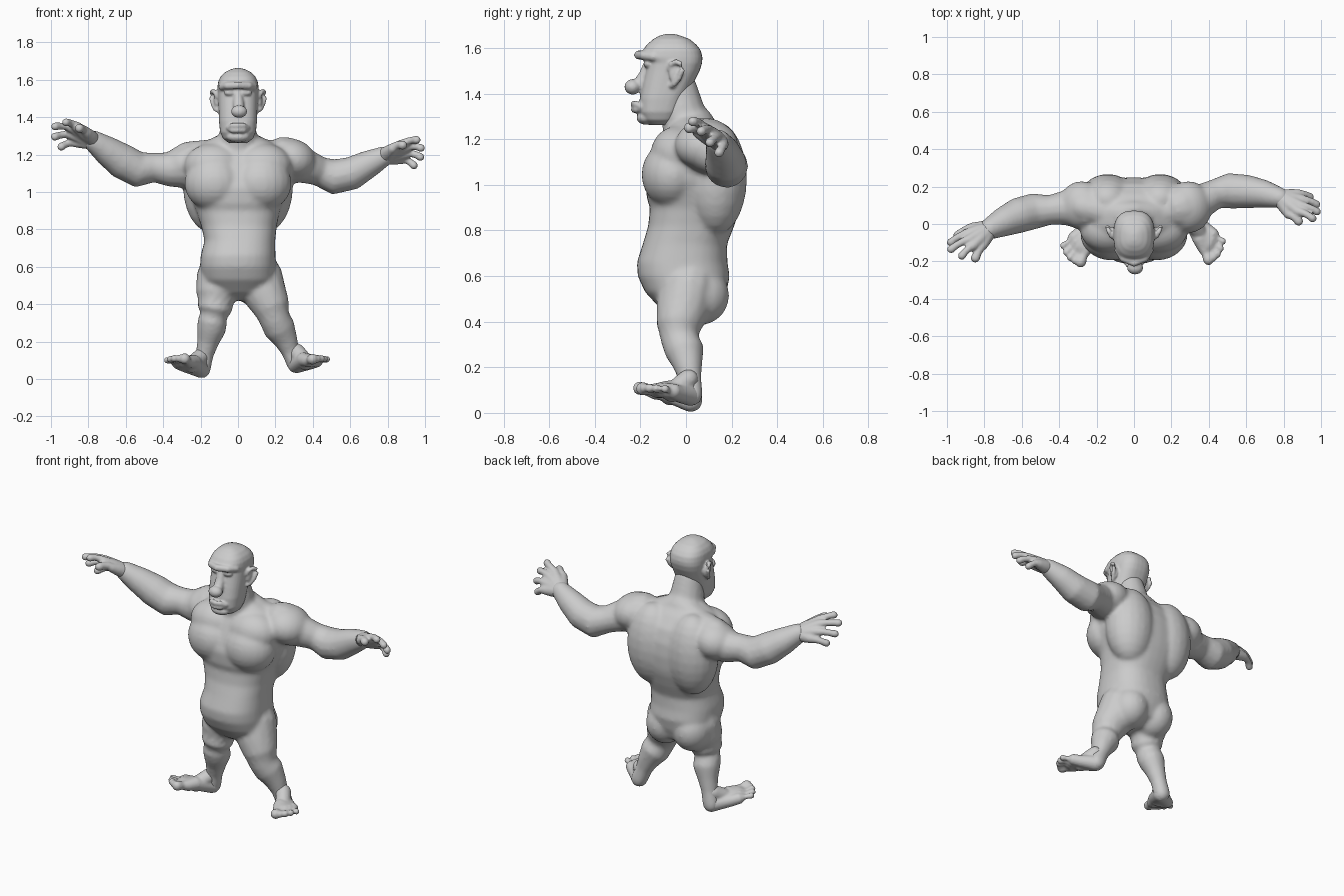
import bpy, bmesh, math
from mathutils import Vector, Matrix


def loft(bm, rings):
    vs = [[bm.verts.new(p) for p in r] for r in rings]
    n = len(vs[0])
    for a, b in zip(vs, vs[1:]):
        for i in range(n):
            j = (i + 1) % n
            bm.faces.new((a[i], a[j], b[j], b[i]))
    bm.faces.new(vs[0][::-1])
    bm.faces.new(vs[-1])


def circle(c, q, r, n=14):
    return [c + q @ Vector((r * math.cos(k * math.tau / n), r * math.sin(k * math.tau / n), 0)) for k in range(n)]


def ball(bm, loc, radii, rot=(0, 0, 0)):
    m = Matrix.Translation(loc)
    for i, ax in enumerate('XYZ'):
        m = m @ Matrix.Rotation(rot[i], 4, ax)
    m = m @ Matrix.Diagonal((*radii, 1))
    q = Matrix.Identity(3)
    angles = [math.radians(a) for a in range(-84, 85, 14)]
    loft(bm, [[m @ p for p in circle(Vector((0, 0, math.sin(a))), q, math.cos(a), 20)] for a in angles])


def chain(bm, pts):
    """Round-ended limb through points (x, y, z, radius)."""
    cs = [Vector(p[:3]) for p in pts]
    last = len(cs) - 1
    rings = []
    for i, c in enumerate(cs):
        r = pts[i][3]
        t = (cs[min(i + 1, last)] - cs[max(i - 1, 0)]).normalized()
        q = t.to_track_quat('Z', 'Y')
        angles = (-80, -55, -28, 0) if i == 0 else (0, 28, 55, 80) if i == last else (0,)
        for a in map(math.radians, angles):
            rings.append(circle(c + t * r * math.sin(a), q, r * math.cos(a)))
    loft(bm, rings)


def stack(bm, rows, power):
    """Upright form from rows of (z, centre x, half width, front y, back y)."""
    rings = []
    for z, x, w, yf, yb in rows:
        ring = []
        for k in range(32):
            c, s = math.cos(k * math.tau / 32), math.sin(k * math.tau / 32)
            ring.append(Vector((x + w * math.copysign(abs(c) ** (2 / power), c),
                                (yf + yb) / 2 + (yb - yf) / 2 * math.copysign(abs(s) ** (2 / power), s), z)))
        rings.append(ring)
    loft(bm, rings)


def finish(bm, name, voxel, smooth):
    """Fuse the overlapping forms into one skin and soften the joins."""
    bmesh.ops.recalc_face_normals(bm, faces=bm.faces)
    me = bpy.data.meshes.new(name)
    bm.to_mesh(me)
    bm.free()
    ob = bpy.data.objects.new(name, me)
    bpy.context.collection.objects.link(ob)
    r = ob.modifiers.new('fuse', 'REMESH')
    r.mode = 'VOXEL'
    r.voxel_size = voxel
    r.use_smooth_shade = True
    s = ob.modifiers.new('soften', 'SMOOTH')
    s.factor = 0.5
    s.iterations = smooth


body = bmesh.new()

# torso
stack(body, [(.42, .01, .09, -.05, .08), (.46, .01, .15, -.115, .15), (.53, .005, .195, -.18, .178),
             (.60, 0, .203, -.212, .192), (.66, 0, .2, -.216, .182), (.74, .01, .189, -.19, .18),
             (.82, .005, .203, -.166, .212), (.90, 0, .225, -.158, .238), (.94, 0, .24, -.172, .245),
             (1.02, 0, .27, -.178, .25), (1.10, 0, .285, -.152, .242), (1.18, 0, .275, -.118, .215),
             (1.25, 0, .21, -.082, .16), (1.295, 0, .12, -.055, .11)], 2.4)
chain(body, [(0, .02, 1.22, .12), (0, -.015, 1.32, .1), (0, -.035, 1.43, .083)])
for s in (-1, 1):
    ball(body, (s * .13, -.065, 1.045), (.158, .13, .145), (0, 0, s * .15))       # chest muscle
    ball(body, (s * .13, -.03, 1.14), (.16, .125, .12))
    ball(body, (s * .14, .13, 1.03), (.155, .138, .25))                           # back muscle
    ball(body, (s * .093, .06, .515), (.115, .13, .13))                           # buttock
    chain(body, [(s * .27, .09, 1.19, .08), (s * .13, .06, 1.2, .085), (0, .045, 1.27, .08)])

# arms
ball(body, (-.28, .1, 1.145), (.125, .13, .108), (0, -.2, 0))
ball(body, (.29, .09, 1.175), (.13, .14, .108), (0, .3, 0))
chain(body, [(-.25, .09, 1.14, .128), (-.38, .085, 1.12, .092), (-.45, .075, 1.13, .08), (-.53, .07, 1.118, .097),
             (-.62, .045, 1.165, .096), (-.70, .01, 1.22, .08), (-.77, -.025, 1.27, .06)])
chain(body, [(.25, .09, 1.17, .128), (.37, .125, 1.135, .092), (.435, .16, 1.11, .08), (.51, .178, 1.08, .096),
             (.61, .173, 1.1, .09), (.70, .16, 1.15, .075), (.78, .14, 1.19, .056)])

# legs
chain(body, [(-.1, .01, .55, .122), (-.115, -.015, .45, .112), (-.125, -.03, .37, .095), (-.135, -.025, .32, .078),
             (-.142, -.005, .27, .08), (-.16, .008, .2, .06), (-.178, .018, .13, .048), (-.195, .025, .053, .05)])
chain(body, [(.11, .01, .55, .128), (.145, -.015, .45, .118), (.18, -.03, .38, .1), (.197, -.027, .32, .084),
             (.222, -.005, .27, .087), (.255, .008, .21, .066), (.28, .018, .15, .05), (.31, .025, .08, .05)])
finish(body, 'body', .0105, 12)


# hands: each ray runs wrist, knuckle, joint, tip
def hand(name, wrist, back, rays):
    bm = bmesh.new()
    w, b = Vector(wrist), Vector(back)
    for k, (knuckle, tip) in enumerate(rays):
        kn, tp = Vector(knuckle), Vector(tip)
        r = .025 if k == 0 else .022
        chain(bm, [(*w, .045), (*w.lerp(kn, .6), .036), (*kn, .027),
                   (*(kn.lerp(tp, .35) + b * .01), r - .002), (*(kn.lerp(tp, .7) + b * .009), r - .003), (*tp, r)])
    finish(bm, name, .0075, 3)


hand('right_hand', (-.77, -.025, 1.27), (0, .7, .6),
     [((-.81, -.115, 1.32), (-.848, -.182, 1.34)), ((-.865, -.12, 1.35), (-.92, -.17, 1.372)),
      ((-.885, -.085, 1.34), (-.978, -.135, 1.35)), ((-.89, -.05, 1.305), (-.979, -.098, 1.295)),
      ((-.87, -.02, 1.265), (-.945, -.06, 1.242))])
hand('left_hand', (.78, .14, 1.19), (0, .6, .7),
     [((.83, .05, 1.235), (.88, .015, 1.25)), ((.88, .065, 1.255), (.955, .03, 1.278)),
      ((.90, .095, 1.238), (.978, .066, 1.235)), ((.90, .13, 1.205), (.975, .105, 1.187)),
      ((.88, .16, 1.175), (.94, .145, 1.142))])


# feet: five rays fanning from the heel, big toe first
def foot(name, heel, big, little):
    bm = bmesh.new()
    h, a, b = Vector(heel), Vector(big), Vector(little)
    for k in range(5):
        f = k / 4
        tip = a.lerp(b, f) + (a - h).normalized() * .022 * math.sin(math.pi * f)
        r = .03 if k == 0 else .0225 - .001 * k
        mid = h.lerp(tip, .5) + Vector((0, 0, .012 - .015 * f))
        chain(bm, [(*h, .047), (*mid, .04 - .004 * f), (*h.lerp(tip, .72), .033),
                   (*h.lerp(tip, .86), r - .006), (*tip, r)])
    chain(bm, [(*(h + Vector((0, -.01, .07))), .045), (*h.lerp(a.lerp(b, .3), .45), .044)])
    finish(bm, name, .0075, 3)


foot('right_foot', (-.195, .02, .051), (-.285, -.203, .108), (-.378, -.115, .1))
foot('left_foot', (.312, .02, .077), (.398, -.19, .106), (.475, -.092, .105))

# head: skull and jaw
head = bmesh.new()
stack(head, [(1.262, 0, .05, -.16, -.06), (1.285, 0, .08, -.19, -.04), (1.32, 0, .096, -.205, -.02),
             (1.38, 0, .102, -.203, .0), (1.44, 0, .104, -.192, .03), (1.50, 0, .107, -.178, .06),
             (1.535, 0, .109, -.17, .071), (1.56, 0, .11, -.195, .072), (1.59, 0, .106, -.19, .065),
             (1.615, 0, .094, -.172, .046), (1.64, 0, .07, -.143, .015), (1.655, 0, .04, -.115, -.025),
             (1.662, 0, .015, -.09, -.05)], 2.6)
# brow, nose, lips and chin
chain(head, [(-.085, -.14, 1.562, .02), (-.058, -.185, 1.568, .02), (0, -.209, 1.57, .02),
             (.058, -.185, 1.568, .02), (.085, -.14, 1.562, .02)])
chain(head, [(0, -.165, 1.53, .022), (.002, -.178, 1.48, .03), (.005, -.205, 1.44, .03)])
ball(head, (.006, -.234, 1.43), (.043, .036, .034))
for z, y, r in ((1.355, -.23, .0145), (1.33, -.226, .0155)):
    chain(head, [(-.055, y + .035, 1.342, .011), (-.03, y + .01, z, r), (0, y, z, r),
                 (.03, y + .01, z, r), (.055, y + .035, 1.342, .011)])
ball(head, (0, -.175, 1.294), (.062, .042, .03))
for s in (-1, 1):
    ball(head, (s * .04, -.165, 1.53), (.035, .022, .017))                        # eye
    chain(head, [(s * x, y, z, .0125) for x, y, z in                              # ear rim
                 ((.108, -.072, 1.505), (.122, -.065, 1.53), (.133, -.042, 1.54), (.142, -.022, 1.53),
                  (.143, -.016, 1.505), (.134, -.03, 1.47), (.122, -.05, 1.445), (.108, -.062, 1.435))])
    ball(head, (s * .116, -.045, 1.487), (.014, .03, .045))
finish(head, 'head', .0065, 3)
